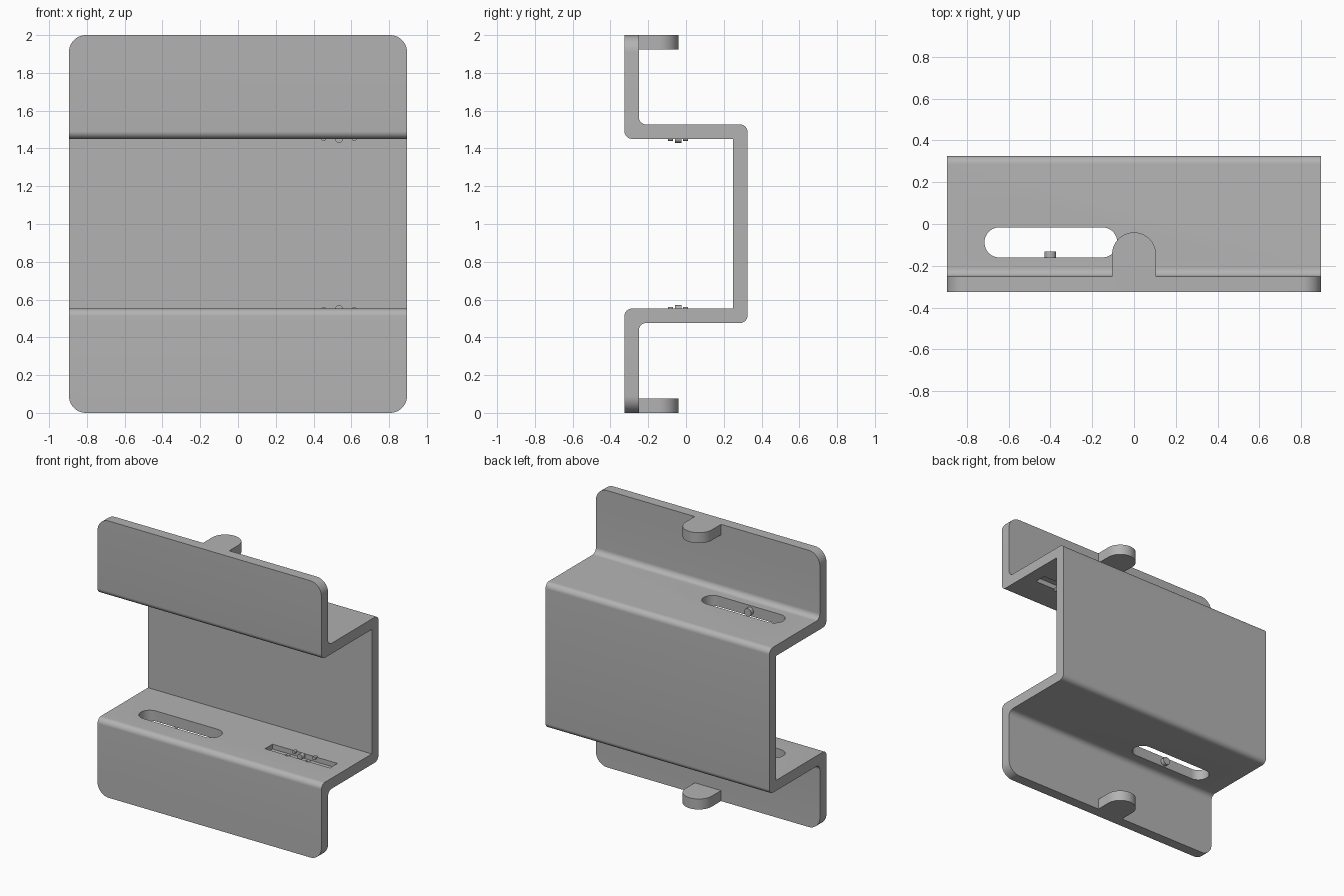
import bpy, bmesh, math
from mathutils import Vector

if "Cube" in bpy.data.objects:
    bpy.data.objects.remove(bpy.data.objects["Cube"])

WIDTH, T, HALF_D = 1.79, 0.076, 0.326
MID_Z = 1.0

grey = bpy.data.materials.new("plain grey")
grey.use_nodes = True
grey.diffuse_color = (0.45, 0.45, 0.45, 1)
grey.node_tree.nodes["Principled BSDF"].inputs["Base Color"].default_value = (0.45, 0.45, 0.45, 1)


def rounded(points, steps=10):
    """Closed outline from (u, v, radius) corners, each corner filleted."""
    out = []
    for i, (u, v, r) in enumerate(points):
        p = Vector((u, v))
        if r == 0:
            out.append(p)
            continue
        a = (Vector(points[i - 1][:2]) - p).normalized()
        b = (Vector(points[(i + 1) % len(points)][:2]) - p).normalized()
        centre = p + (a + b) * r
        for k in range(steps + 1):
            t = k / steps * math.pi / 2
            out.append(centre - b * r * math.cos(t) - a * r * math.sin(t))
    return out


def extrude(name, outline, place, depth):
    """Fill an outline placed in space, then extrude it by a vector."""
    bm = bmesh.new()
    face = bm.faces.new([bm.verts.new(place(p)) for p in outline])
    new = bmesh.ops.extrude_face_region(bm, geom=[face])["geom"]
    bmesh.ops.translate(bm, vec=depth, verts=[g for g in new if isinstance(g, bmesh.types.BMVert)])
    bmesh.ops.recalc_face_normals(bm, faces=bm.faces)
    mesh = bpy.data.meshes.new(name)
    bm.to_mesh(mesh)
    bm.free()
    ob = bpy.data.objects.new(name, mesh)
    bpy.context.collection.objects.link(ob)
    mesh.materials.append(grey)
    return ob


def activate(ob):
    bpy.ops.object.select_all(action='DESELECT')
    ob.select_set(True)
    bpy.context.view_layer.objects.active = ob


def smooth(ob):
    activate(ob)
    bpy.ops.object.shade_smooth_by_angle(angle=math.radians(30))


def flat_outline(name, outline, z, height):
    return extrude(name, outline, lambda p: (p.x, p.y, z), (0, 0, height))


def cut(ob, cutter):
    activate(ob)
    mod = ob.modifiers.new("cut", 'BOOLEAN')
    mod.operation, mod.solver, mod.object = 'DIFFERENCE', 'EXACT', cutter
    bpy.ops.object.modifier_apply(modifier=mod.name)
    bpy.data.objects.remove(cutter)


# Folded bracket: profile of the upper half, mirrored about the middle height
F, B, R = -HALF_D, HALF_D, 0.04
upper = [(B, 1.527, R), (F + T, 1.527, R), (F + T, 2, 0), (F, 2, 0),
         (F, 1.451, R), (B - T, 1.451, 0)]
lower = [(y, 2 * MID_Z - z + 0.003, r) for y, z, r in reversed(upper)]
lower = [(y, max(z, 0) if z > 0.01 else 0, r) for y, z, r in lower]
bracket = extrude("bracket", rounded(upper + lower),
                  lambda p: (-WIDTH / 2, p.x, p.y), (WIDTH, 0, 0))

# Round the four outer corners of the front flanges
bm = bmesh.new()
bm.from_mesh(bracket.data)
corners = [e for e in bm.edges
           if all(abs(abs(v.co.x) - WIDTH / 2) < 1e-4 and abs(v.co.z - MID_Z) > 0.99 for v in e.verts)
           and abs(e.verts[0].co.y - e.verts[1].co.y) > 0.01]
bmesh.ops.bevel(bm, geom=corners, offset=0.09, segments=12, profile=0.5, affect='EDGES')
bm.to_mesh(bracket.data)
bm.free()

# Long slots through both shelves
slot = rounded([(x, y, 0.0715) for x, y in
                ((-0.715, -0.16), (-0.08, -0.16), (-0.08, -0.016), (-0.715, -0.016))])
cut(bracket, flat_outline("slot_cutter", slot, 0.3, 1.4))

# Shallow rectangular pockets on the facing sides of the shelves
PX, PY, DEPTH = 0.535, -0.042, 0.035
pocket = rounded([(PX + sx * 0.26, PY + sy * 0.043, 0) for sx, sy in
                  ((-1, -1), (1, -1), (1, 1), (-1, 1))])
cut(bracket, flat_outline("pocket_cutter", pocket, 0.552 - DEPTH, 0.899 + 2 * DEPTH))
smooth(bracket)


def pin(name, x, y, z, radius, length):
    """Short round pin lying along y."""
    bpy.ops.mesh.primitive_cylinder_add(vertices=24, radius=radius, depth=length,
                                        location=(x, y, z), rotation=(math.pi / 2, 0, 0))
    ob = bpy.context.object
    ob.name = name
    ob.data.materials.append(grey)
    smooth(ob)


for side, sign, tab_z in (("lower", -1, 0), ("upper", 1, 2 - T)):
    # Rounded tab behind the flange edge
    tab = rounded([(-0.105, F + T - 0.005, 0), (0.105, F + T - 0.005, 0),
                   (0.105, -0.04, 0.105), (-0.105, -0.04, 0.105)], 16)
    smooth(flat_outline(side + "_tab", tab, tab_z, T))

    # Pin on the front wall of the slot
    pin(side + "_slot_pin", -0.4, -0.147, MID_Z + sign * 0.487, 0.028, 0.03)

    # Centre pin and four small pins in the pocket
    face_z = MID_Z + sign * 0.45
    pin(side + "_centre_pin", PX, PY, face_z, 0.02, 0.035)
    for sx in (-1, 1):
        for sy in (-1, 1):
            pin(side + "_small_pin", PX + sx * 0.081, PY + sy * 0.04,
                face_z + sign * 0.003, 0.013, 0.026)
